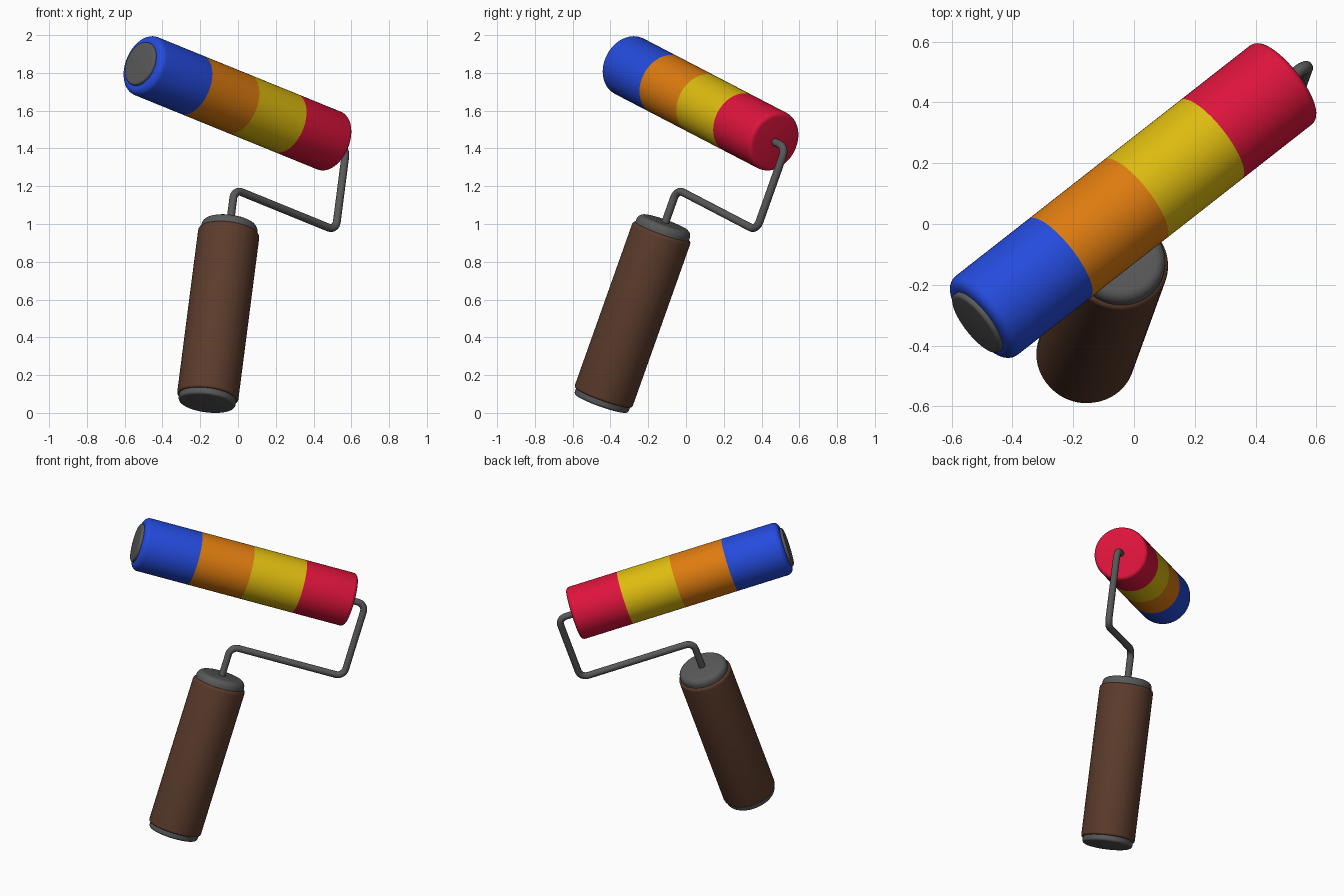
import bpy, bmesh
from math import sin, cos, pi
from mathutils import Vector

if "Cube" in bpy.data.objects:
    bpy.data.objects.remove(bpy.data.objects["Cube"])

SIDES = 64


def material(name, rgb):
    m = bpy.data.materials.new(name)
    m.diffuse_color = (*rgb, 1)
    m.use_nodes = True
    m.node_tree.nodes["Principled BSDF"].inputs["Base Color"].default_value = m.diffuse_color
    return m


def smooth(obj):
    bpy.ops.object.select_all(action='DESELECT')
    obj.select_set(True)
    bpy.context.view_layer.objects.active = obj
    bpy.ops.object.shade_smooth_by_angle(angle=0.6)


def rounded(r, t, bevel, start):
    """Profile points of a rounded rim at radius r; start = first or last end."""
    pts = []
    for i in range(6):
        a = pi / 2 * i / 5
        depth = bevel * (1 - sin(a)) if not start else bevel * (1 - cos(a))
        inset = bevel * (1 - cos(a)) if not start else bevel * (1 - sin(a))
        pts.append((r - inset, t + depth if start else t - depth))
    return pts


def barrel(name, origin, axis, r, t0, t1, bevels, mats, splits=()):
    """Solid of revolution along axis, with one material per length band."""
    profile = [(0, t0)] + rounded(r, t0, bevels[0], True)
    profile += [(r, t) for t in splits]
    profile += [(r - bevels[1] * (1 - cos(pi / 2 * i / 5)),
                 t1 - bevels[1] * (1 - sin(pi / 2 * i / 5))) for i in range(6)]
    profile.append((0, t1))
    e1 = axis.orthogonal().normalized()
    e2 = axis.cross(e1)
    bm = bmesh.new()
    rings = []
    for rad, t in profile:
        c = origin + axis * t
        if rad == 0:
            rings.append([bm.verts.new(c)] * SIDES)
        else:
            rings.append([bm.verts.new(c + (e1 * cos(2 * pi * k / SIDES) + e2 * sin(2 * pi * k / SIDES)) * rad)
                          for k in range(SIDES)])
    for i in range(len(rings) - 1):
        mid = (profile[i][1] + profile[i + 1][1]) / 2
        for k in range(SIDES):
            n = (k + 1) % SIDES
            vs = list(dict.fromkeys([rings[i][k], rings[i][n], rings[i + 1][n], rings[i + 1][k]]))
            f = bm.faces.new(vs)
            f.material_index = sum(mid > s for s in splits)
    bmesh.ops.recalc_face_normals(bm, faces=bm.faces)
    me = bpy.data.meshes.new(name)
    bm.to_mesh(me)
    bm.free()
    for m in mats:
        me.materials.append(m)
    obj = bpy.data.objects.new(name, me)
    bpy.context.collection.objects.link(obj)
    smooth(obj)
    return obj


def bent_rod(name, pts, radius, bend, mat):
    """Round rod through pts with filleted corners."""
    path = [pts[0]]
    for p, c, n in zip(pts, pts[1:], pts[2:]):
        a = c + (p - c).normalized() * bend
        b = c + (n - c).normalized() * bend
        centre = a + b - c
        for i in range(9):
            w = pi / 2 * i / 8
            path.append(centre + (a - centre) * cos(w) + (b - centre) * sin(w))
    path.append(pts[-1])
    cu = bpy.data.curves.new(name, 'CURVE')
    cu.dimensions = '3D'
    cu.bevel_depth = radius
    cu.bevel_resolution = 5
    cu.use_fill_caps = True
    sp = cu.splines.new('POLY')
    sp.points.add(len(path) - 1)
    for q, v in zip(sp.points, path):
        q.co = (*v, 1)
    cu.materials.append(mat)
    obj = bpy.data.objects.new(name, cu)
    bpy.context.collection.objects.link(obj)
    bpy.ops.object.select_all(action='DESELECT')
    obj.select_set(True)
    bpy.context.view_layer.objects.active = obj
    bpy.ops.object.convert(target='MESH')
    smooth(bpy.context.object)


blue = material("blue", (0.018, 0.07, 0.72))
orange = material("orange", (0.73, 0.2, 0.005))
yellow = material("yellow", (0.73, 0.5, 0.005))
red = material("red", (0.73, 0.007, 0.045))
brown = material("brown", (0.107, 0.045, 0.025))
grey = material("dark_grey", (0.1, 0.1, 0.1))

# Tilted frame: handle direction and roller direction, at right angles
up = Vector((0.129, 0.355, 1)).normalized()
along = Vector((1, 0.783, -0.407)).normalized()
centre = Vector((-0.005, 0.075, 1.64))

# Roller with four colour bands, and its end cap
barrel("roller", centre, along, 0.165, -0.675, 0.675, (0.035, 0.025),
       [blue, orange, yellow, red], (-0.32, 0.012, 0.345))
barrel("roller_end_cap", centre, along, 0.12, -0.692, -0.6, (0.012, 0.005), [grey])

# Bent frame rod from the roller to the handle
outer = centre + along * 0.772
low = outer - up * 0.469
neck = low - along * 0.715
bent_rod("frame_rod", [centre + along * 0.6, outer, low, neck, neck - up * 0.25], 0.021, 0.05, grey)

# Handle grip with top collar and bottom cap
barrel("handle_grip", neck, up, 0.163, -1.178, -0.235, (0.012, 0.02), [brown])
barrel("handle_collar", neck, up, 0.15, -0.3, -0.187, (0.01, 0.035), [grey])
barrel("handle_bottom_cap", neck, up, 0.152, -1.213, -1.1, (0.015, 0.01), [grey])
